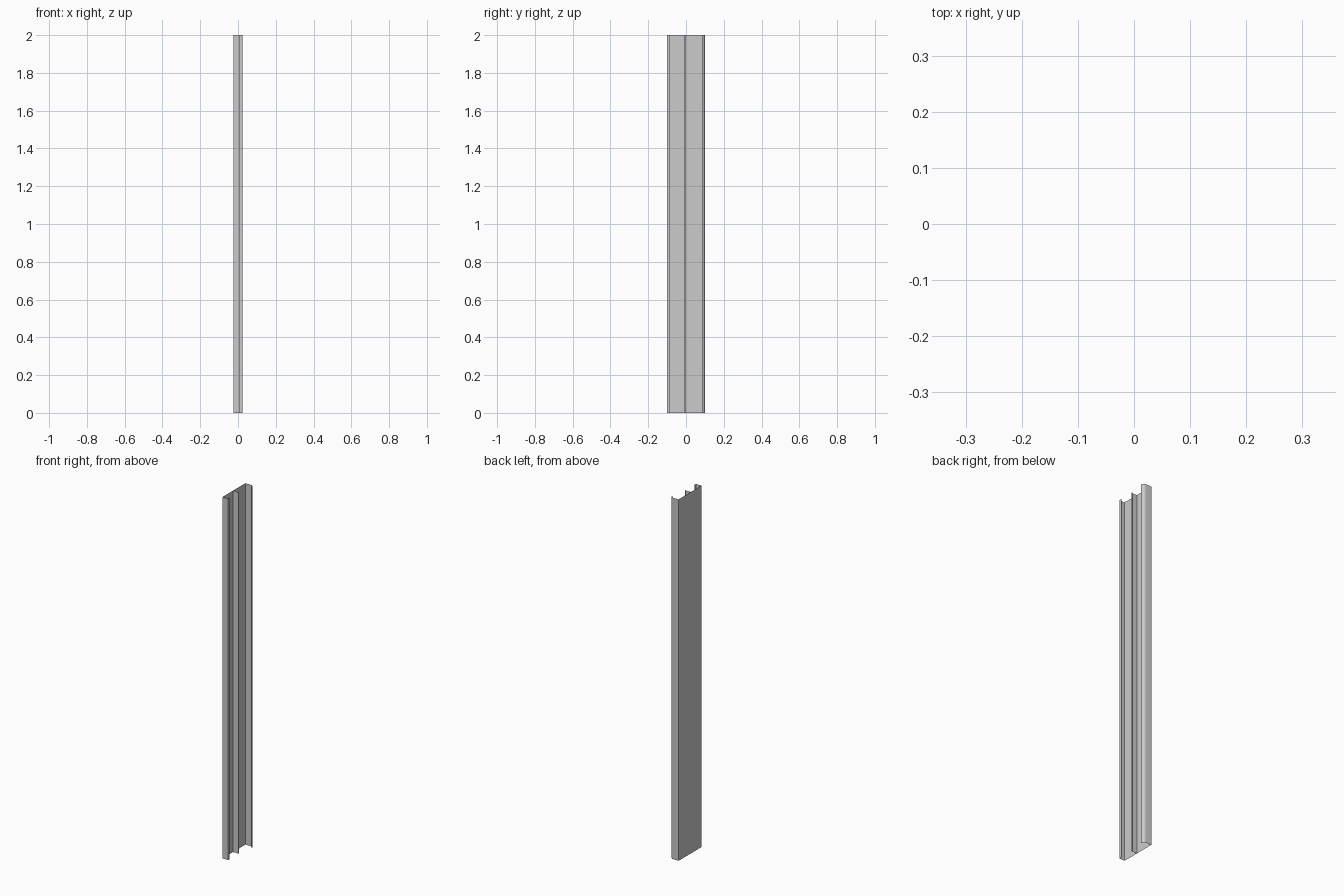
import bpy, math

if "Cube" in bpy.data.objects:
    bpy.data.objects.remove(bpy.data.objects["Cube"])

HEIGHT = 2.0
BACK, LIP, TIP = -0.025, 0.009, 0.025   # x levels of the web, the lips and the nose
HALF = 0.1                              # half the width in y


def extrude_profile(name, points):
    """Open sheet: a cross-section in x, y swept straight up, without caps."""
    n = len(points)
    verts = [(x, y, z) for z in (0.0, HEIGHT) for x, y in points]
    faces = [(i, i + 1, n + i + 1, n + i) for i in range(n - 1)]
    mesh = bpy.data.meshes.new(name)
    mesh.from_pydata(verts, [], faces)
    mesh.update()
    obj = bpy.data.objects.new(name, mesh)
    bpy.context.collection.objects.link(obj)
    bpy.context.view_layer.objects.active = obj
    obj.select_set(True)
    bpy.ops.object.shade_smooth_by_angle(angle=math.radians(30))
    obj.select_set(False)
    return obj


# Rounded nose that closes the deep flange
radius = TIP - LIP
nose = [(LIP + radius * math.sin(a), HALF - radius + radius * math.cos(a))
        for a in (math.pi / 2 * i / 8 for i in range(9))]

# Channel: short lip, shallow flange, flat web, deep flange with nose
extrude_profile("channel", [(LIP, -0.085), (LIP, -HALF), (BACK, -HALF), (BACK, HALF)] + nose)

# Middle rib with a narrow lip
extrude_profile("middle_rib", [(BACK, -0.008), (LIP, -0.008), (LIP, -0.002)])
